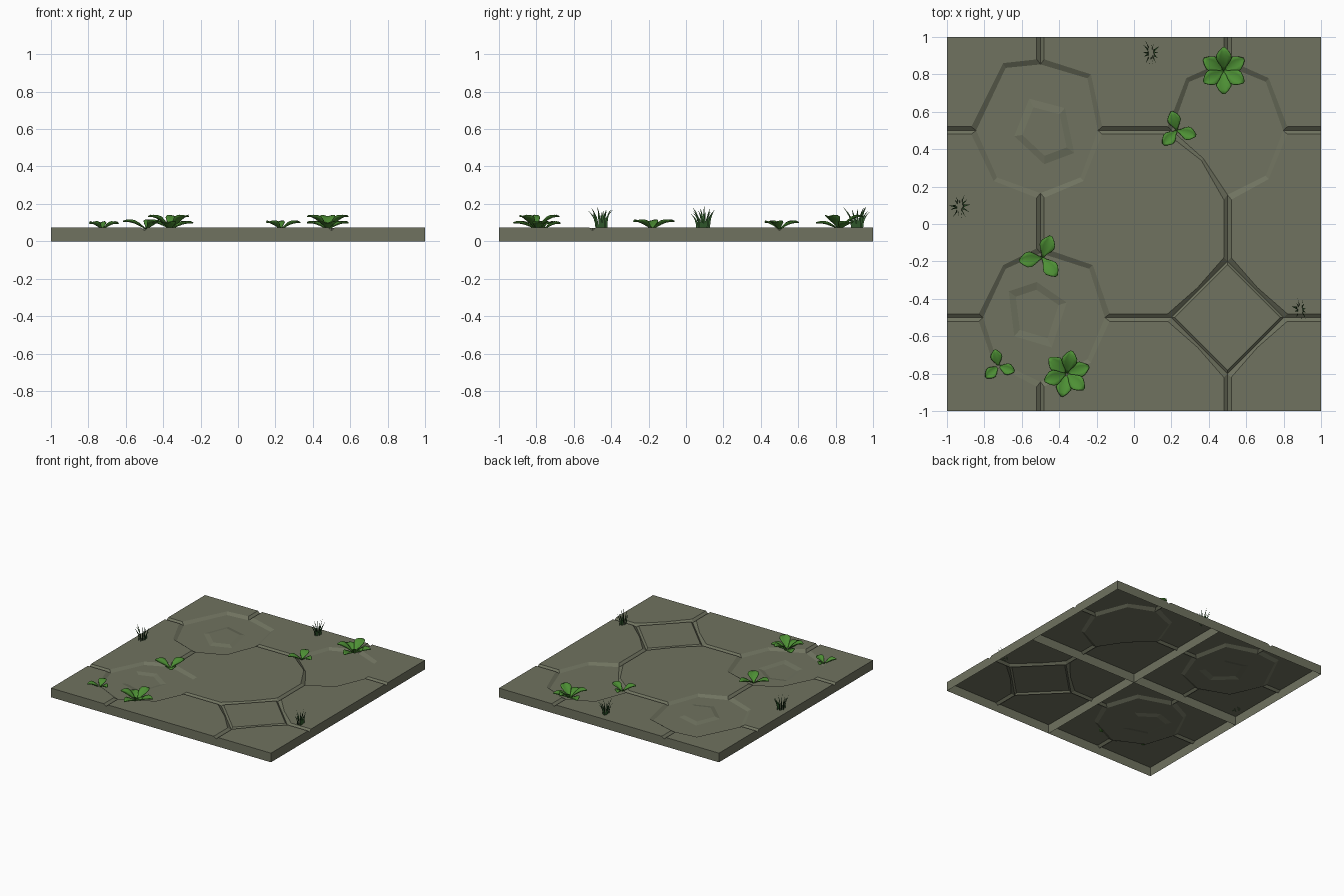
import bpy, bmesh, math, random
from mathutils import Vector

if "Cube" in bpy.data.objects:
    bpy.data.objects.remove(bpy.data.objects["Cube"])
random.seed(4)

TOP, LOW, NOTCH = 0.075, 0.058, 0.02
HALF = 0.5


def material(name, rgb):
    m = bpy.data.materials.new(name)
    m.use_nodes = True
    m.diffuse_color = (*rgb, 1)
    m.node_tree.nodes["Principled BSDF"].inputs["Base Color"].default_value = (*rgb, 1)
    return m


STONE = material("olive stone", (0.16, 0.17, 0.115))
LEAF = material("leaf green", (0.075, 0.28, 0.035))
GRASS = material("dark grass green", (0.03, 0.10, 0.025))


def finish(bm, name, mat, smooth=False):
    mesh = bpy.data.meshes.new(name)
    bm.to_mesh(mesh)
    bm.free()
    mesh.materials.append(mat)
    for p in mesh.polygons:
        p.use_smooth = smooth
    obj = bpy.data.objects.new(name, mesh)
    bpy.context.collection.objects.link(obj)
    return obj


# --- Stone base: four hollow tiles with carved relief ---
base = bmesh.new()
cache = {}


def vert(p):
    key = tuple(round(c, 4) for c in p)
    if key not in cache:
        cache[key] = base.verts.new(p)
    return cache[key]


def face(*points):
    return base.faces.new([vert(p) for p in points])


def loop_quads(outer, inner):
    for i in range(len(outer)):
        j = (i + 1) % len(outer)
        face(outer[i], outer[j], inner[j], inner[i])


def loop_edges(loop):
    return [base.edges.get((vert(loop[i - 1]), vert(loop[i]))) for i in range(len(loop))]


def tile(cx, cy, ring, step, plate=False, boss=None, boss_z=0):
    c = Vector((cx, cy, 0))

    def at(v, z):
        return c + Vector((v[0], v[1], z))

    ring = [Vector(p) for p in ring]
    floor = [at(p * step, LOW) for p in ring]
    dirs = [Vector(d) for d in ((1, 0), (0, 1), (-1, 0), (0, -1))]
    for i, d in enumerate(dirs):
        e = dirs[(i + 1) % 4]
        m = at(ring[2 * i + 1], TOP)
        a = at(ring[2 * i] + e * NOTCH, TOP)
        b = at(ring[(2 * i + 2) % 8] + d * NOTCH, TOP)
        edge_a, edge_b = at(d * HALF + e * NOTCH, TOP), at(e * HALF + d * NOTCH, TOP)
        groove_a, groove_b = at(d * HALF, LOW), at(e * HALF, LOW)
        q0, q1, q2 = floor[2 * i], floor[2 * i + 1], floor[(2 * i + 2) % 8]
        # corner slab, step into the ring, and groove sides
        face(edge_a, at((d + e) * HALF, TOP), edge_b, b, m, a)
        face(a, m, q1, q0)
        face(m, b, q2, q1)
        face(edge_a, a, q0, groove_a)
        face(groove_b, q2, b, edge_b)
        # side wall; walls between tiles are made only once
        if d.x + d.y > 0 and d.dot(c.xy) < 0:
            continue
        lo, hi = (d - e) * HALF, (d + e) * HALF
        face(at(lo, 0), at(hi, 0), at(hi, TOP), edge_a, groove_a,
             at(d * HALF - e * NOTCH, TOP), at(lo, TOP))
    if plate:
        rim = [at(p * (2 * step - 1), TOP - 0.003) for p in ring]
        loop_quads(floor, rim)
        face(*rim)
    elif boss:
        pts = [Vector(p) for p in boss]
        mid = sum(pts, Vector((0, 0))) / len(pts)
        foot = [at(p, LOW) for p in pts]
        cap = [at(mid + (p - mid) * 0.74, boss_z) for p in pts]
        loop_quads(foot, cap)
        face(*cap)
        bmesh.ops.triangle_fill(base, use_beauty=True, normal=(0, 0, 1),
                                edges=loop_edges(floor) + loop_edges(foot))
    else:
        face(*floor)


tile(-HALF, HALF, [(.33, 0), (.27, .30), (0, .38), (-.20, .36), (-.37, 0),
                   (-.25, -.27), (0, -.36), (.23, -.27)], 0.93,
     boss=[(-.06, .17), (-.14, -.03), (.02, -.18), (.18, -.12), (.13, .12)],
     boss_z=LOW + 0.01)
tile(-HALF, -HALF, [(.37, 0), (.28, .28), (0, .37), (-.20, .28), (-.33, 0),
                    (-.25, -.25), (0, -.37), (.27, -.24)], 0.93,
     boss=[(-.02, .19), (-.17, .14), (-.14, -.10), (.06, -.16), (.14, .08)],
     boss_z=LOW - 0.01)
tile(HALF, HALF, [(.32, 0), (.22, .28), (0, .37), (-.22, .28), (-.32, 0),
                  (-.14, -.16), (0, -.37), (.22, -.26)], 0.93)
R = 0.32
tile(HALF, -HALF, [(R, 0), (R / 2, R / 2), (0, R), (-R / 2, R / 2), (-R, 0),
                   (-R / 2, -R / 2), (0, -R), (R / 2, -R / 2)], 0.94, plate=True)
finish(base, "stone_base", STONE)


# --- Plants: whorls of three cupped leaves ---
WIDTHS = (0.10, 0.32, 0.72, 1.0, 0.95, 0.62, 0.12)


def add_leaf(bm, angle, length, rise):
    out = Vector((math.cos(angle), math.sin(angle), 0))
    side = Vector((-out.y, out.x, 0))
    rows = []
    for i, w in enumerate(WIDTHS):
        t = i / (len(WIDTHS) - 1)
        mid = out * (length * t) + Vector((0, 0, rise * math.sin(t * 1.75)))
        row = []
        for s in (-1, -0.5, 0, 0.5, 1):
            cup = Vector((0, 0, 0.012 * w * s * s))
            row.append(bm.verts.new(mid + side * (s * w * length * 0.32) + cup))
        rows.append(row)
    for r0, r1 in zip(rows, rows[1:]):
        for k in range(4):
            bm.faces.new((r0[k], r1[k], r1[k + 1], r0[k + 1]))


def plant(name, x, y, length, rise, turn, double=False):
    bm = bmesh.new()
    for k in range(3):
        angle = math.radians(turn + 120 * k)
        add_leaf(bm, angle, length, rise)
        if double:
            add_leaf(bm, angle + math.pi / 3, length, rise * 0.5)
    obj = finish(bm, name, LEAF, smooth=True)
    obj.location = (x, y, TOP - 0.008)
    mod = obj.modifiers.new("leaf_thickness", "SOLIDIFY")
    mod.thickness = 0.005


plant("back_large_plant", 0.48, 0.82, 0.125, 0.068, 90, True)
plant("front_large_plant", -0.36, -0.80, 0.125, 0.068, 78, True)
plant("back_small_plant", 0.23, 0.50, 0.105, 0.036, 105)
plant("middle_small_plant", -0.49, -0.18, 0.125, 0.042, 68)
plant("front_small_plant", -0.725, -0.76, 0.09, 0.032, 102)


# --- Grass: curved tapering blades, flat to the side ---
def tuft(name, x, y, blades, spread):
    bm = bmesh.new()
    for k in range(blades):
        angle = math.tau * (k + random.random() * 0.5) / blades
        lean = Vector((math.cos(angle) * 0.7, math.sin(angle), 0))
        root = lean * random.uniform(0.2, 0.4) * spread
        reach = spread * random.uniform(0.3, 0.6)
        height = random.uniform(0.075, 0.115)
        prev = None
        for i in range(5):
            t = i / 4
            p = root + lean * (reach * t * t) + Vector((0, 0, height * (t - 0.12 * t * t) / 0.88))
            w = Vector((0, 0.006 * (1 - t ** 2) + 0.0004, 0))
            pair = (bm.verts.new(p - w), bm.verts.new(p + w))
            if prev:
                bm.faces.new((prev[0], prev[1], pair[1], pair[0]))
            prev = pair
    obj = finish(bm, name, GRASS)
    obj.location = (x, y, TOP - 0.002)


tuft("back_grass", 0.09, 0.915, 13, 0.085)
tuft("right_grass", -0.93, 0.095, 13, 0.09)
tuft("left_grass", 0.89, -0.455, 11, 0.075)
